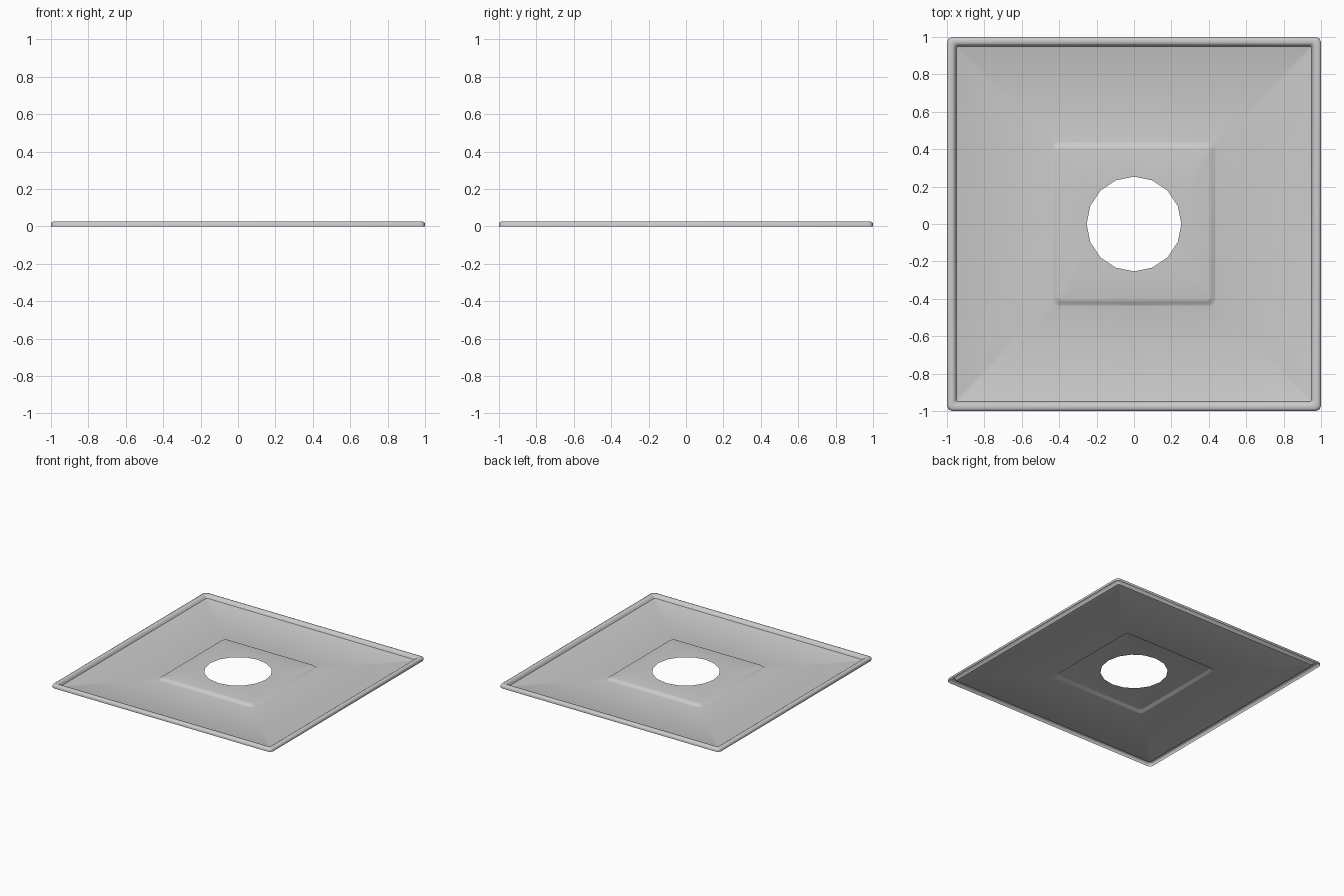
import bpy, bmesh
from math import sin, cos, pi

if "Cube" in bpy.data.objects:
    bpy.data.objects.remove(bpy.data.objects["Cube"])

bm = bmesh.new()


def add_ring(points, z):
    return [bm.verts.new((x, y, z)) for x, y in points]


def circle(r):
    return [(r * cos(i * pi / 8), r * sin(i * pi / 8)) for i in range(16)]


def rounded_square(h, r):
    # per quarter: side midpoint plus three corner points
    quarter = [(h, 0)] + [(h - r + r * cos(a), h - r + r * sin(a)) for a in (0, pi / 4, pi / 2)]
    pts = []
    for _ in range(4):
        pts += quarter
        quarter = [(-y, x) for x, y in quarter]
    return pts


# Sheet section from the round hole outwards: half size, corner radius, height
section = [
    (0.405, 0.02, 0.018), (0.415, 0.025, 0.016), (0.43, 0.03, 0.002), (0.44, 0.035, 0.0),  # raised centre
    (0.942, 0.01, 0.0), (0.95, 0.012, 0.003), (0.958, 0.015, 0.02),                        # flat tray
    (0.967, 0.018, 0.027), (0.985, 0.022, 0.027), (0.996, 0.026, 0.022),                   # rolled rim
    (1.0, 0.028, 0.014), (1.0, 0.028, 0.0),                                                # turned-down lip
]
rings = [add_ring(circle(0.253), 0.018)]
rings += [add_ring(rounded_square(h, r), z) for h, r, z in section]
for a, b in zip(rings, rings[1:]):
    for i in range(16):
        j = (i + 1) % 16
        bm.faces.new((a[i], b[i], b[j], a[j]))
bm.normal_update()

mesh = bpy.data.meshes.new("tray_sheet")
bm.to_mesh(mesh)
bm.free()
tray = bpy.data.objects.new("tray_sheet", mesh)
bpy.context.collection.objects.link(tray)
bpy.context.view_layer.objects.active = tray
tray.select_set(True)
bpy.ops.object.shade_smooth_by_angle(angle=0.7)
